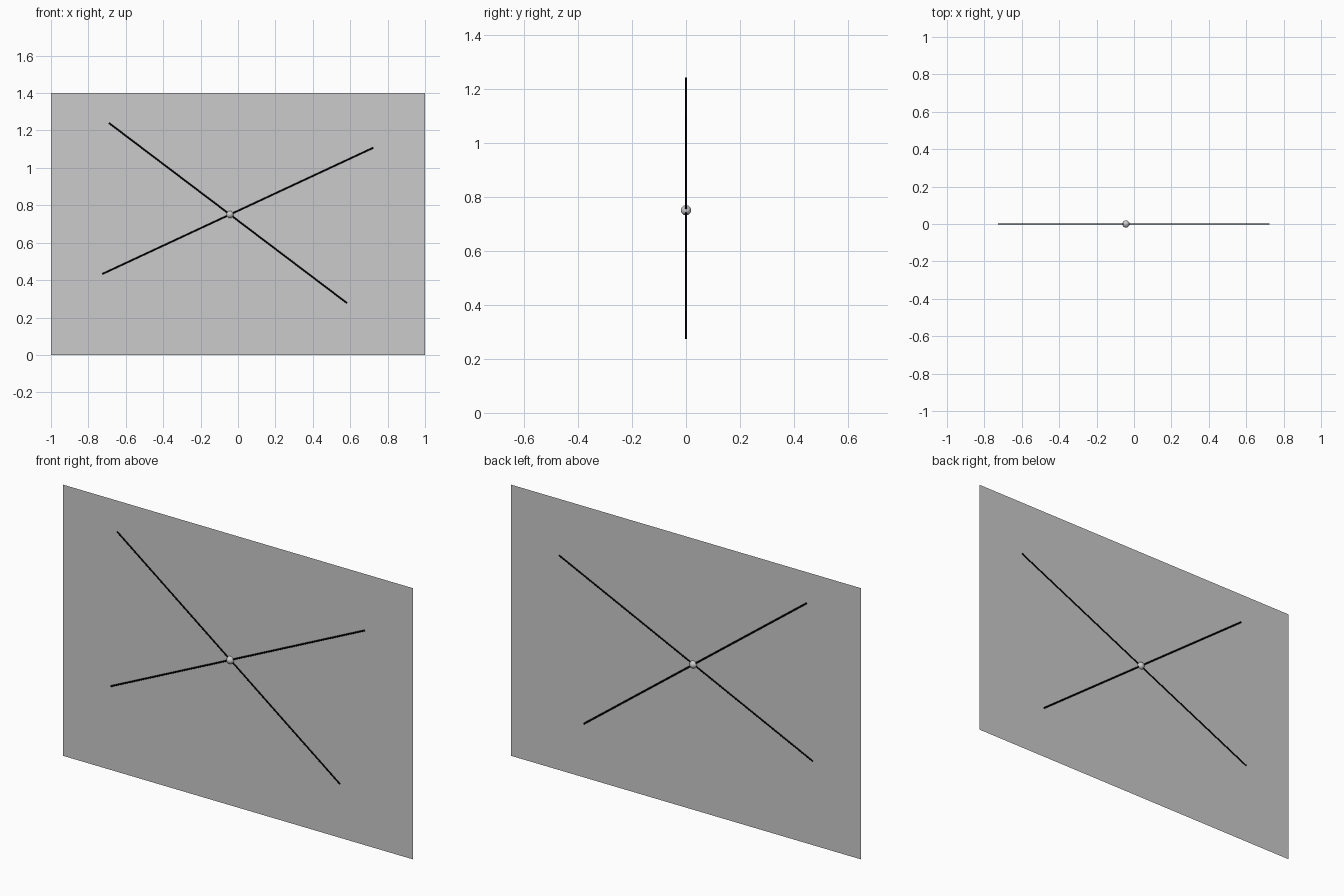
import bpy
from mathutils import Vector

if "Cube" in bpy.data.objects:
    bpy.data.objects.remove(bpy.data.objects["Cube"])

black = bpy.data.materials.new("black")
black.diffuse_color = (0.0, 0.0, 0.0, 1)
black.use_nodes = True
black.node_tree.nodes["Principled BSDF"].inputs["Base Color"].default_value = black.diffuse_color


def rod(name, start, end, radius=0.004):
    """Thin round rod between two (x, z) points in the plane y = 0."""
    a, b = Vector((start[0], 0, start[1])), Vector((end[0], 0, end[1]))
    bpy.ops.mesh.primitive_cylinder_add(
        vertices=16, radius=radius, depth=(b - a).length, location=(a + b) / 2)
    ob = bpy.context.object
    ob.name = name
    ob.rotation_euler = (b - a).to_track_quat('Z', 'Y').to_euler()
    bpy.ops.object.shade_smooth_by_angle()
    ob.data.materials.append(black)


# Upright flat sheet with no thickness
sheet = bpy.data.meshes.new("plane_sheet")
sheet.from_pydata([(-1, 0, 0), (1, 0, 0), (1, 0, 1.4), (-1, 0, 1.4)],
                  [], [(0, 1, 2, 3)])
bpy.context.collection.objects.link(bpy.data.objects.new("plane_sheet", sheet))

# Two crossing straight lines lying in the sheet
rod("falling_line", (-0.69, 1.24), (0.583, 0.277))
rod("rising_line", (-0.725, 0.433), (0.724, 1.108))

# Small ball marking the intersection
bpy.ops.mesh.primitive_uv_sphere_add(
    segments=32, ring_count=16, radius=0.019, location=(-0.043, 0, 0.751))
bpy.context.object.name = "intersection_point"
bpy.ops.object.shade_smooth_by_angle()
